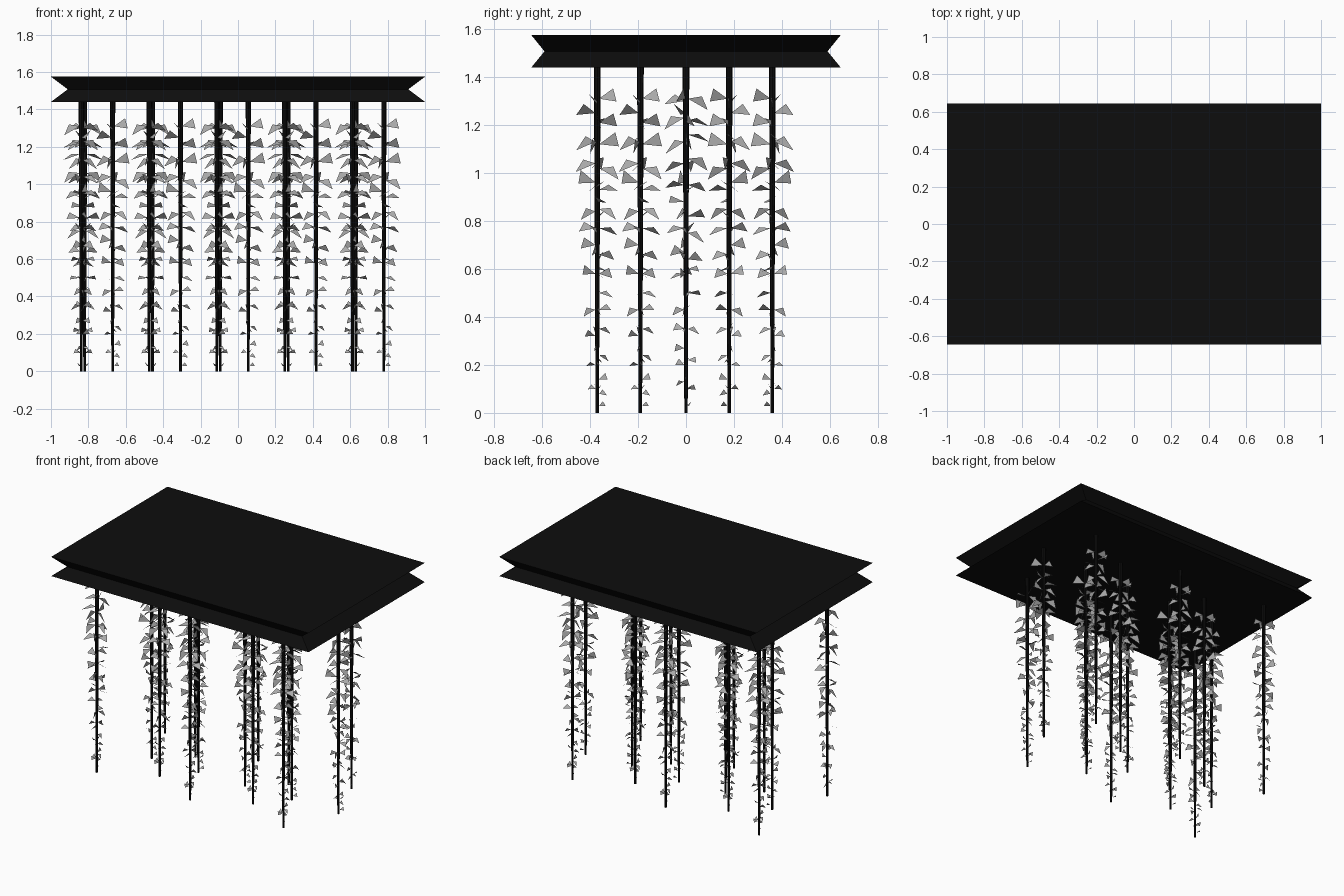
import bpy
import bmesh
import math
import random
from mathutils import Matrix, Vector

cube = bpy.data.objects.get("Cube")
if cube:
    bpy.data.objects.remove(cube, do_unlink=True)


def make_material(name, value):
    mat = bpy.data.materials.new(name)
    mat.use_nodes = True
    color = (value, value, value, 1)
    mat.diffuse_color = color
    mat.node_tree.nodes["Principled BSDF"].inputs["Base Color"].default_value = color
    return mat


black = make_material("black", 0.004)
crystal_grey = make_material("crystal grey", 0.4)


def mesh_from(bm, name, materials):
    mesh = bpy.data.meshes.new(name)
    bm.to_mesh(mesh)
    bm.free()
    for mat in materials:
        mesh.materials.append(mat)
    return mesh


def place(mesh, name, matrix=None):
    obj = bpy.data.objects.new(name, mesh)
    bpy.context.scene.collection.objects.link(obj)
    if matrix:
        obj.matrix_world = matrix
    return obj


# Ceiling plate: three stacked rectangles, pinched at mid height
SLAB_BOTTOM, SLAB_TOP = 1.44, 1.575


def build_plate():
    bm = bmesh.new()
    middle = (SLAB_BOTTOM + SLAB_TOP) / 2
    rings = []
    for z, hx, hy in ((SLAB_BOTTOM, 1, 0.645), (middle, 0.91, 0.59), (SLAB_TOP, 1, 0.645)):
        corners = ((-hx, -hy), (hx, -hy), (hx, hy), (-hx, hy))
        rings.append([bm.verts.new((x, y, z)) for x, y in corners])
    for low, high in zip(rings, rings[1:]):
        for i in range(4):
            j = (i + 1) % 4
            bm.faces.new((low[i], low[j], high[j], high[i]))
    bm.faces.new(rings[0][::-1])
    bm.faces.new(rings[-1])
    return mesh_from(bm, "ceiling_plate", [black])


place(build_plate(), "ceiling_plate")

# Heights of the crystals on each side of a strand
SIDES = {
    "right": (1.3, 1.23, 1.13, 1.04, 0.95, 0.88, 0.77, 0.67, 0.58, 0.43, 0.35, 0.27, 0.2, 0.13),
    "back": (1.31, 1.21, 1.12, 1.02, 0.93, 0.85, 0.77, 0.66, 0.58, 0.5, 0.43, 0.35, 0.24, 0.14, 0.08, 0.03),
    "left": (1.31, 1.22, 1.16, 1.06, 0.95, 0.82, 0.75, 0.64, 0.6, 0.5, 0.35, 0.22, 0.1),
    "front": (1.25, 1.13, 1.04, 0.96, 0.84, 0.77, 0.7, 0.58, 0.43, 0.32, 0.2, 0.1),
}
ANGLES = {"right": 0, "back": math.pi / 2, "left": math.pi, "front": -math.pi / 2}


def add_crystal(bm, z, angle, rng):
    """Flat triangular crystal with its tip on the cord."""
    size = min(0.09, 0.036 + 0.052 * z)
    angle += rng.uniform(-0.45, 0.45)
    out = Vector((math.cos(angle), math.sin(angle), 0))
    side = Vector((-out.y, out.x, 0))
    tilt = rng.uniform(-1.1, 1.1)
    edge = Vector((0, 0, 1)) * math.cos(tilt) + side * math.sin(tilt)
    slope = rng.uniform(-0.3, 0.3)
    base = Vector((0, 0, z))
    points = (
        base + out * 0.008,
        base + out * size + edge * size * (slope - 0.3),
        base + out * size * rng.uniform(0.55, 0.85) + edge * size * (slope + 0.35),
    )
    face = bm.faces.new([bm.verts.new(p) for p in points])
    face.material_index = 1


def build_strand():
    rng = random.Random(7)
    bm = bmesh.new()
    # Tapered cord
    bmesh.ops.create_cone(
        bm, cap_ends=True, segments=8, radius1=0.007, radius2=0.014,
        depth=SLAB_BOTTOM, matrix=Matrix.Translation((0, 0, SLAB_BOTTOM / 2)))
    for side, heights in SIDES.items():
        for z in heights:
            add_crystal(bm, z, ANGLES[side], rng)
    return mesh_from(bm, "crystal_strand", [black, crystal_grey])


strand = build_strand()

# Rows of strands: depth, first position, spacing, count, turn
STEP = 0.3625
ROWS = {
    "front": (-0.37, -0.838, STEP * 2, 3, 0),
    "front_inner": (-0.19, -0.475, STEP * 2, 2, 0),
    "middle": (0, -0.67, STEP, 5, -math.pi / 2),
    "back_inner": (0.18, -0.457, STEP * 2, 2, math.pi),
    "back": (0.36, -0.82, STEP * 2, 3, math.pi),
}
for row, (y, start, spacing, count, turn) in ROWS.items():
    for i in range(count):
        spot = Matrix.Translation((start + i * spacing, y, 0))
        place(strand, f"{row}_strand_{i + 1}", spot @ Matrix.Rotation(turn, 4, "Z"))
